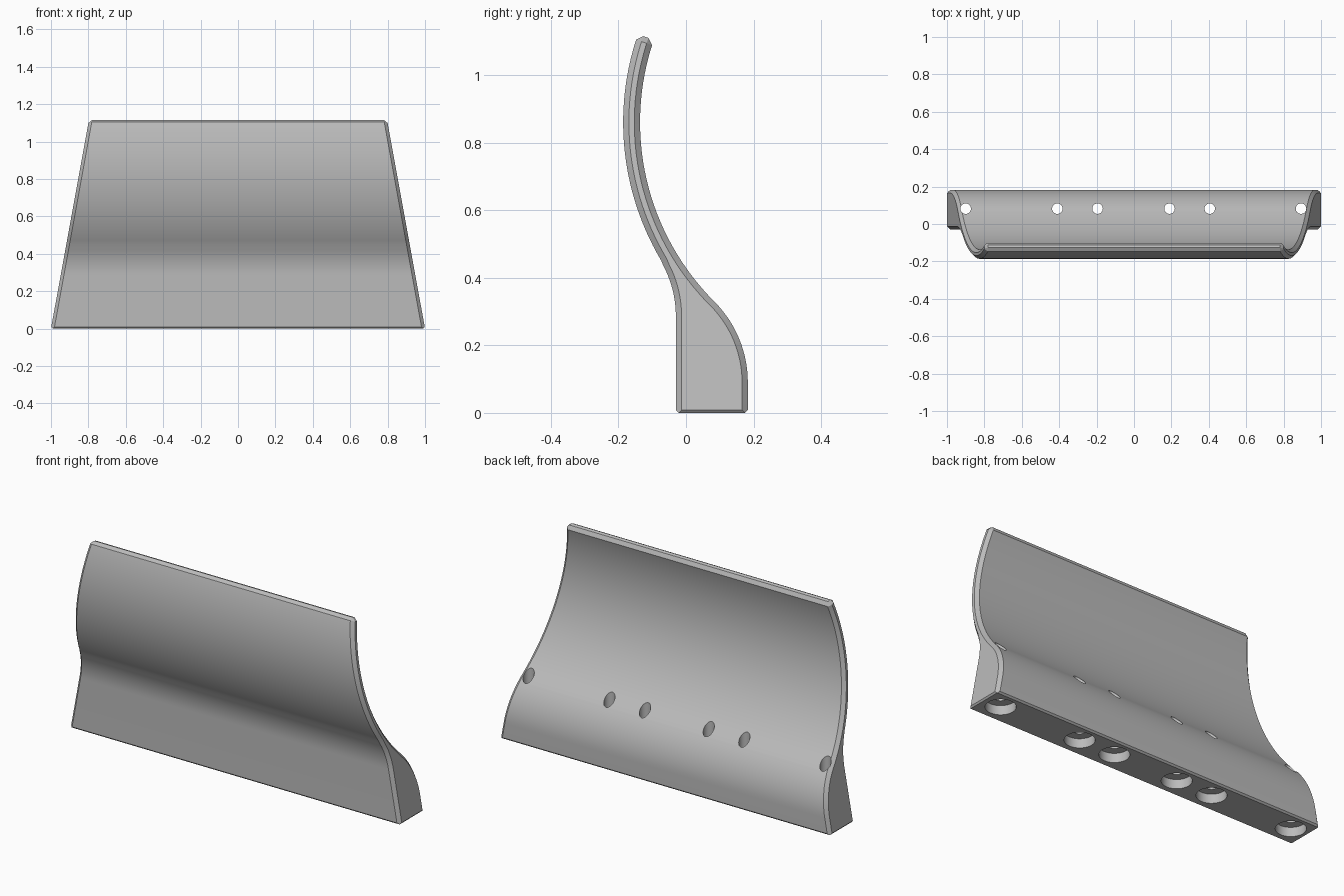
import bpy, bmesh, math

if "Cube" in bpy.data.objects:
    bpy.data.objects.remove(bpy.data.objects["Cube"])

grey = bpy.data.materials.new("grey")
grey.diffuse_color = (0.5, 0.5, 0.5, 1)
grey.use_nodes = True
grey.node_tree.nodes["Principled BSDF"].inputs["Base Color"].default_value = grey.diffuse_color


def arc(cy, cz, r, a0, a1, n):
    """Points on an arc in the side plane, angles in degrees."""
    return [(cy + r * math.cos(math.radians(a0 + (a1 - a0) * i / n)),
             cz + r * math.sin(math.radians(a0 + (a1 - a0) * i / n)))
            for i in range(n + 1)]


def make_object(name, bm):
    bmesh.ops.recalc_face_normals(bm, faces=bm.faces)
    mesh = bpy.data.meshes.new(name)
    bm.to_mesh(mesh)
    bm.free()
    mesh.materials.append(grey)
    obj = bpy.data.objects.new(name, mesh)
    bpy.context.collection.objects.link(obj)
    return obj


# Side profile: thick foot flowing into a thin curved blade
profile = [(-0.03, 0), (0.183, 0)]
profile += arc(-0.156, 0.09, 0.339, 0, 45, 14)              # rounded foot back
profile += arc(0.614, 0.86, 0.75, 225, 161, 32)[1:]         # blade back
profile += arc(0.614, 0.86, 0.80, 161, 210.8, 28)           # blade front
profile += arc(-0.35, 0.286, 0.32, 30.8, 0, 10)[1:]         # sweep into foot

# Curved panel: profile spanned between two slanted ends
bm = bmesh.new()
ends = [[bm.verts.new((s * (1 - 0.182 * z), y, z)) for y, z in profile] for s in (-1, 1)]
n = len(profile)
for loop in ends:
    bm.faces.new(loop)
for i in range(n):
    j = (i + 1) % n
    bm.faces.new((ends[0][i], ends[0][j], ends[1][j], ends[1][i]))

# Chamfer the outline; the bottom edges are finer
weight = bm.edges.layers.float.new("bevel_weight_edge")
bm.normal_update()
bmesh.ops.recalc_face_normals(bm, faces=bm.faces)
for e in bm.edges:
    if e.calc_face_angle() > math.radians(50):
        e[weight] = 0.5 if all(v.co.z < 0.001 for v in e.verts) else 1.0
panel = make_object("curved_panel", bm)
bevel = panel.modifiers.new("chamfer", 'BEVEL')
bevel.limit_method = 'WEIGHT'
bevel.width = 0.017
bevel.segments = 1
bevel.use_clamp_overlap = False

# Screw holes: wide bore below, narrow hole through the foot
bm = bmesh.new()
SIDES = 32
steps = [(0.074, -0.1), (0.074, 0.05), (0.028, 0.05), (0.028, 0.6)]
for x in (-0.9, -0.41, -0.195, 0.19, 0.405, 0.893):
    rings = [[bm.verts.new((x + r * math.cos(2 * math.pi * k / SIDES),
                            0.082 + r * math.sin(2 * math.pi * k / SIDES), z))
              for k in range(SIDES)] for r, z in steps]
    bm.faces.new(rings[0])
    bm.faces.new(rings[-1])
    for a, b in zip(rings, rings[1:]):
        for k in range(SIDES):
            m = (k + 1) % SIDES
            bm.faces.new((a[k], a[m], b[m], b[k]))
cutter = make_object("hole_cutter", bm)
cutter.hide_render = True
cut = panel.modifiers.new("holes", 'BOOLEAN')
cut.object = cutter
cut.operation = 'DIFFERENCE'
cut.solver = 'EXACT'

# Apply, remove the helper, and smooth the curved faces
bpy.context.view_layer.objects.active = panel
panel.select_set(True)
for mod in list(panel.modifiers):
    bpy.ops.object.modifier_apply(modifier=mod.name)
bpy.data.objects.remove(cutter)
bpy.ops.object.shade_smooth_by_angle(angle=math.radians(25))
